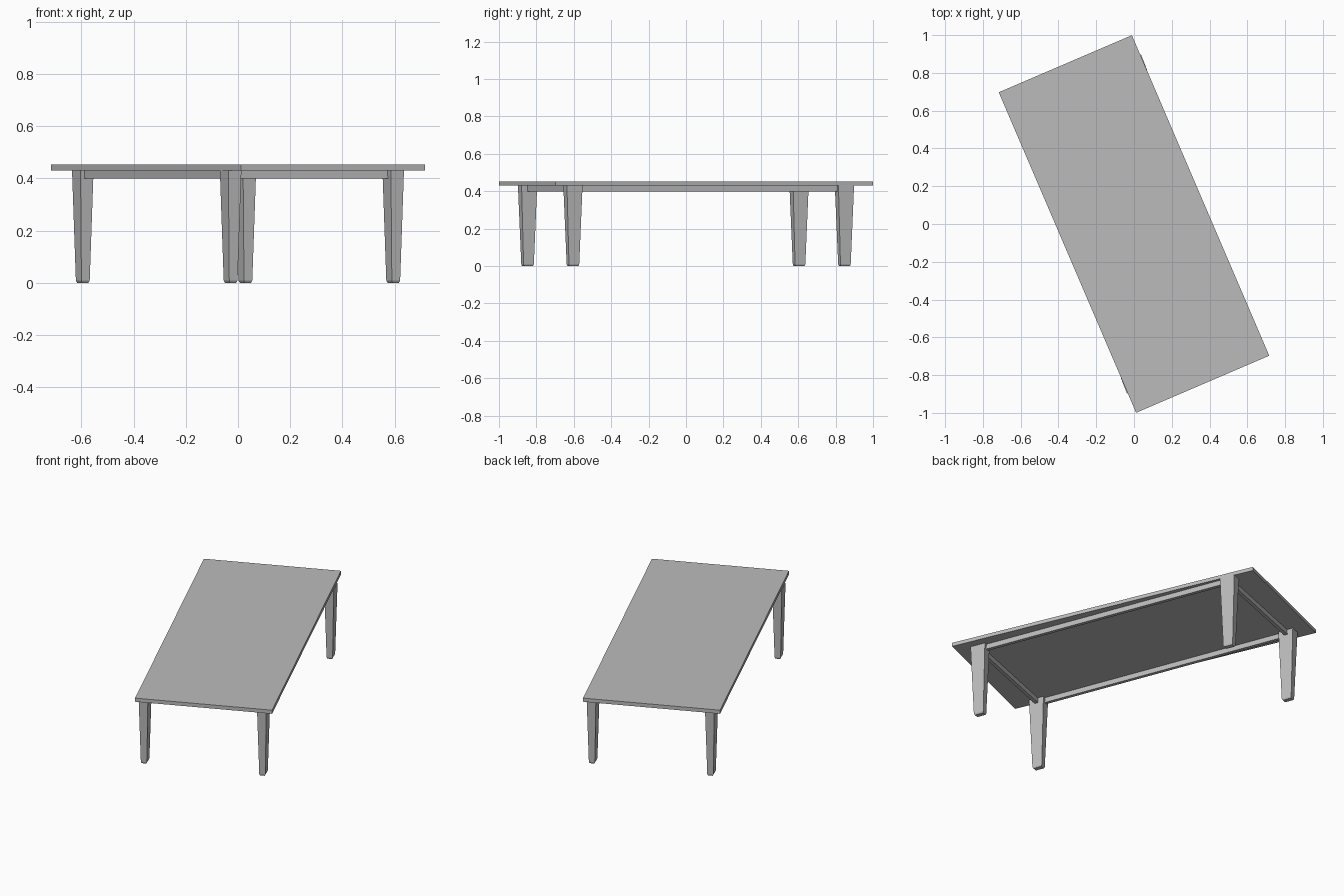
import bpy, bmesh
from math import radians
from mathutils import Matrix, Vector

if "Cube" in bpy.data.objects:
    bpy.data.objects.remove(bpy.data.objects["Cube"], do_unlink=True)

grey = bpy.data.materials.new("plain_grey")
grey.use_nodes = True
colour = (0.5, 0.5, 0.5, 1)
grey.diffuse_color = colour
grey.node_tree.nodes["Principled BSDF"].inputs["Base Color"].default_value = colour

TOP_TURN = radians(23.2)
BASE_TURN = radians(21.3)
LEG_X, LEG_Y = 0.334, 0.779
TOP_Z = 0.43


def loft(name, sections, centre, turn):
    """Stack of rectangles (width, depth, z) skinned into a closed solid."""
    bm = bmesh.new()
    rings = []
    for w, d, z in sections:
        corners = ((-1, -1), (1, -1), (1, 1), (-1, 1))
        rings.append([bm.verts.new((sx * w / 2, sy * d / 2, z)) for sx, sy in corners])
    bm.faces.new(rings[0][::-1])
    bm.faces.new(rings[-1])
    for low, high in zip(rings, rings[1:]):
        for i in range(4):
            j = (i + 1) % 4
            bm.faces.new((low[i], low[j], high[j], high[i]))
    place = Matrix.Rotation(turn, 4, "Z") @ Matrix.Translation(Vector((*centre, 0)))
    bm.transform(place)
    mesh = bpy.data.meshes.new(name)
    bm.to_mesh(mesh)
    bm.free()
    mesh.materials.append(grey)
    obj = bpy.data.objects.new(name, mesh)
    bpy.context.collection.objects.link(obj)
    return obj


# Table top
loft("table_top", [(0.767, 1.846, TOP_Z), (0.767, 1.846, 0.452)], (0, 0), TOP_TURN)

# Tapered legs with a small chamfered foot
leg = [(0.026, 0.05, 0), (0.034, 0.0586, 0.008), (0.0536, 0.0896, TOP_Z)]
for side, sx in (("right", -1), ("left", 1)):
    for end, sy in (("front", -1), ("back", 1)):
        loft(f"{end}_{side}_leg", leg, (sx * LEG_X, sy * LEG_Y), BASE_TURN)


# Thin rails joining the legs under the top
def rail(name, width, depth, centre):
    loft(name, [(width, depth, 0.4), (width, depth, TOP_Z)], centre, BASE_TURN)


for side, s in (("right", -1), ("left", 1)):
    rail(f"{side}_rail", 0.02, 2 * LEG_Y - 0.08, (s * LEG_X, 0))
for end, s in (("front", -1), ("back", 1)):
    rail(f"{end}_rail", 2 * LEG_X - 0.045, 0.02, (0, s * LEG_Y))
